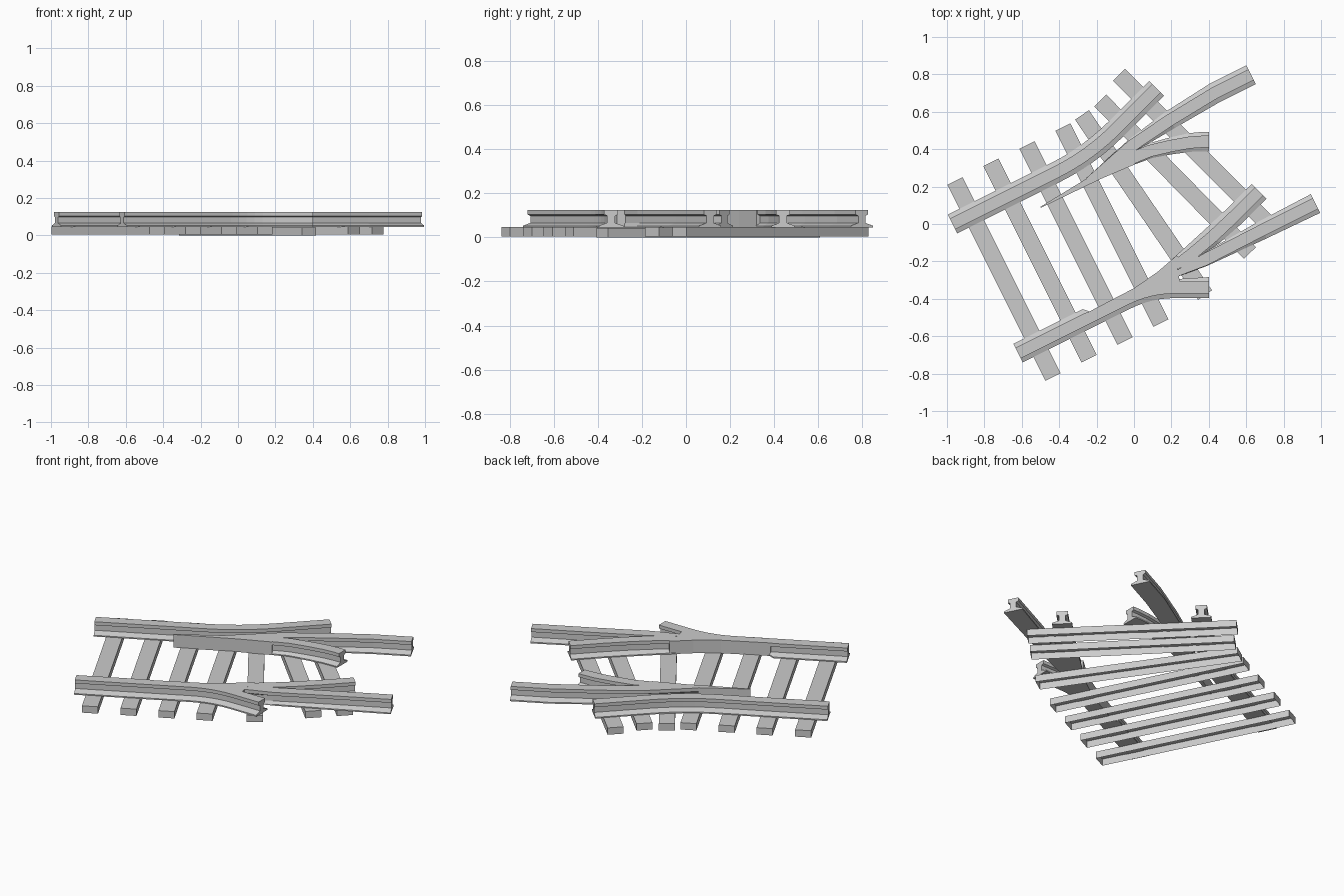
import bpy, bmesh, math
from mathutils import Vector, Matrix

if "Cube" in bpy.data.objects:
    bpy.data.objects.remove(bpy.data.objects["Cube"])

# Rails are laid out along the track axis (u, v), then turned into place
TURN = Matrix.Rotation(math.atan(0.5), 4, 'Z')
FOOT, BASE, TOP = 0.056, 0.045, 0.125
HALF = [(FOOT, BASE), (FOOT, 0.053), (0.018, 0.066), (0.018, 0.098),
        (0.032, 0.104), (0.032, TOP)]
PROFILE = HALF + [(-x, z) for x, z in reversed(HALF)]


def finish(name, bm, matrix=TURN):
    bmesh.ops.recalc_face_normals(bm, faces=bm.faces)
    bm.transform(matrix)
    me = bpy.data.meshes.new(name)
    bm.to_mesh(me)
    bm.free()
    ob = bpy.data.objects.new(name, me)
    bpy.context.collection.objects.link(ob)
    return ob


def bend(start, corner, end, t, n=6):
    """Straight, rounded bend, straight."""
    s, c, e = Vector(start), Vector(corner), Vector(end)
    a = c + (s - c).normalized() * t
    b = c + (e - c).normalized() * t
    pts = [s]
    for i in range(n + 1):
        k = i / n
        pts.append(a * (1 - k) ** 2 + c * 2 * k * (1 - k) + b * k * k)
    return pts + [e]


def rail(name, path, limits=None):
    """Sweep the rail profile; limits = (right, left) planing per point."""
    path = [Vector(p) for p in path]
    bm = bmesh.new()
    rings = []
    for i, p in enumerate(path):
        d = (path[min(i + 1, len(path) - 1)] - path[max(i - 1, 0)]).normalized()
        side = Vector((-d.y, d.x))
        r, l = limits[i] if limits else (FOOT, FOOT)
        ring = []
        for x, z in PROFILE:
            q = p + side * max(-r, min(l, x))
            ring.append(bm.verts.new((q.x, q.y, z)))
        rings.append(ring)
    n = len(PROFILE)
    for a, b in zip(rings, rings[1:]):
        for j in range(n):
            k = (j + 1) % n
            bm.faces.new((a[j], a[k], b[k], b[j]))
    bm.faces.new(rings[0])
    bm.faces.new(rings[-1])
    return finish(name, bm)


def bar(name, outline):
    """Planed flat-sided part of a switch blade."""
    bm = bmesh.new()
    f = bm.faces.new([bm.verts.new((x, y, BASE)) for x, y in outline])
    ext = bmesh.ops.extrude_face_region(bm, geom=[f], use_keep_orig=True)
    vs = [g for g in ext['geom'] if isinstance(g, bmesh.types.BMVert)]
    bmesh.ops.translate(bm, verts=vs, vec=(0, 0, TOP - BASE))
    return finish(name, bm)


def even(widths):
    return [(w, w) for w in widths]


# Outer stock rails
rail("left_stock_rail", bend((-0.868, 0.434), (-0.05, 0.434), (0.432, 0.595), 0.2))

lower = bend((-0.863, -0.34), (-0.08, -0.34), (0.206, -0.483), 0.14)
lower[1:1] = [Vector((-0.45, -0.34)), Vector((-0.42, -0.34))]
lims = [(FOOT, FOOT)] * 2 + [(FOOT, 0.026)] * (len(lower) - 4) + [(FOOT, 0.045), (FOOT, FOOT)]
rail("right_stock_rail", lower, lims)

# Straight route rails, tapering to points
rail("straight_left_rail",
     [(-0.12, 0.33), (0.18, 0.38), (0.42, 0.411), (0.7, 0.434), (0.917, 0.434)],
     even([0.003, 0.036, 0.05, FOOT, FOOT]))
rail("straight_right_rail",
     [(0.05, -0.34), (0.25, -0.34), (0.6, -0.336), (0.917, -0.336)],
     even([0.012, 0.035, 0.05, FOOT]))

# Right route blade, standing open
bar("open_blade", [(-0.407, 0.306), (0.03, 0.343), (0.15, 0.357), (0.15, 0.283),
                   (-0.05, 0.295), (-0.407, 0.3)])
rail("right_route_rail",
     [(0.13, 0.321), (0.25, 0.312), (0.36, 0.286), (0.46, 0.257), (0.52, 0.232), (0.555, 0.2147)],
     even([0.036, 0.04, 0.045, 0.05, 0.052, 0.052]))

# Left route blade, closed against the stock rail
bar("closed_blade", [(-0.43, -0.312), (-0.15, -0.307), (0.0, -0.285), (0.13, -0.252),
                     (0.14, -0.29), (0.1, -0.32), (0.08, -0.39), (-0.1, -0.36), (-0.43, -0.34)])
rail("left_route_rail",
     [(0.1, -0.302), (0.2, -0.283), (0.35, -0.247), (0.5, -0.202), (0.677, -0.143)],
     [(0.02, 0.042), (0.035, 0.05), (0.05, FOOT), (FOOT, FOOT), (FOOT, FOOT)])

# Sleepers: open-bottomed boxes fanning out with the routes
SLEEPERS = [(-0.957, 0.23, -0.433, -0.818), (-0.765, 0.33, -0.24, -0.72),
            (-0.572, 0.422, -0.048, -0.626), (-0.38, 0.519, 0.144, -0.53),
            (-0.278, 0.583, 0.38, -0.38), (-0.18, 0.66, 0.62, -0.155),
            (-0.08, 0.797, 0.747, -0.03)]
for i, (x0, y0, x1, y1) in enumerate(SLEEPERS):
    bm = bmesh.new()
    bmesh.ops.create_cube(bm, size=1)
    bottom = [f for f in bm.faces if f.normal.z < -0.5]
    bmesh.ops.delete(bm, geom=bottom, context='FACES_ONLY')
    z0 = 0.0 if i == 4 else 0.005
    m = (Matrix.Translation(((x0 + x1) / 2, (y0 + y1) / 2, z0 + 0.021))
         @ Matrix.Rotation(math.atan2(y1 - y0, x1 - x0), 4, 'Z')
         @ Matrix.Diagonal((math.hypot(x1 - x0, y1 - y0), 0.09, 0.042, 1)))
    finish(f"sleeper_{i + 1}", bm, m)
